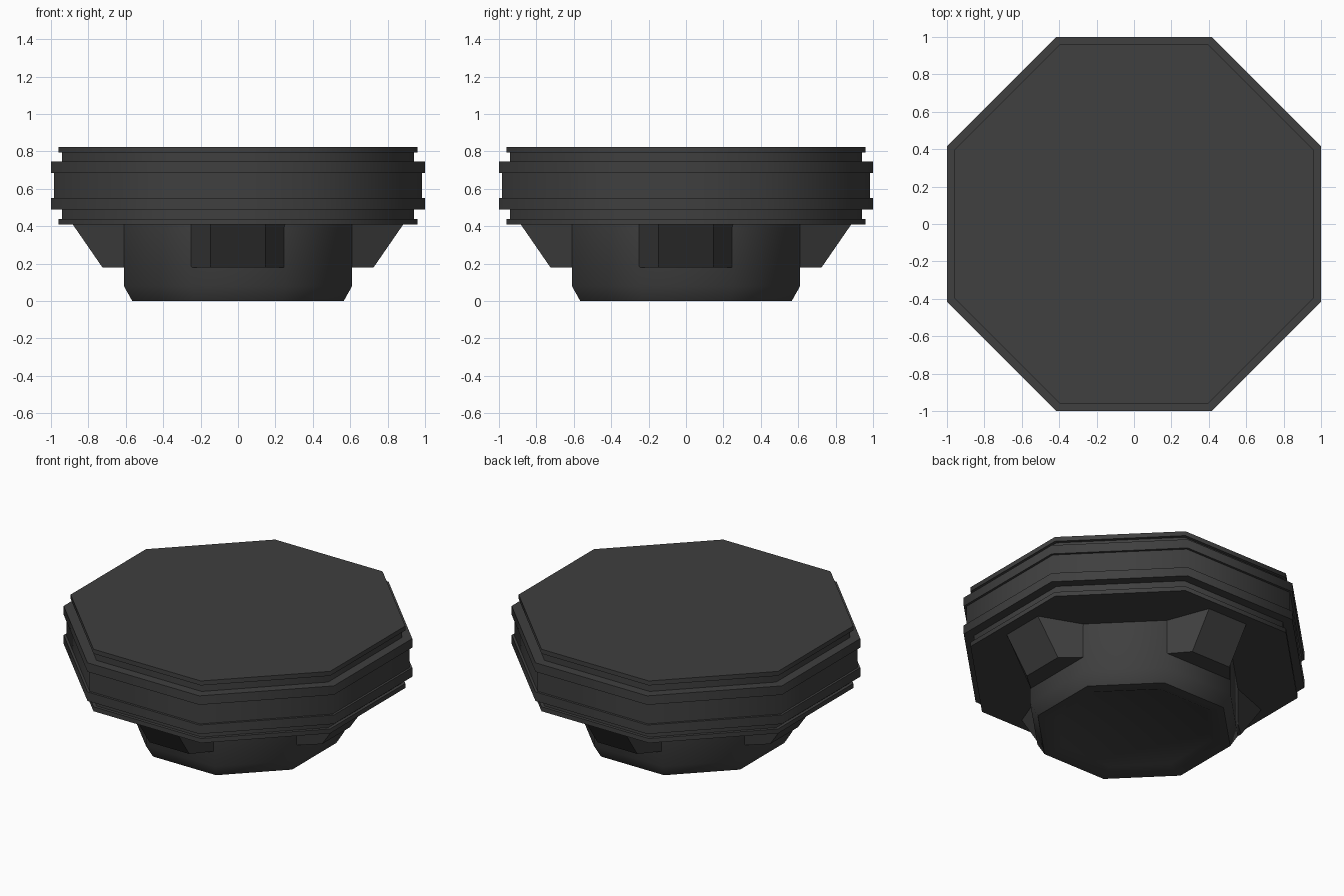
import bpy, bmesh, math

if "Cube" in bpy.data.objects:
    bpy.data.objects.remove(bpy.data.objects["Cube"])

dark = bpy.data.materials.new("dark_metal")
dark.diffuse_color = (0.05, 0.05, 0.05, 1)
dark.use_nodes = True
dark.node_tree.nodes["Principled BSDF"].inputs["Base Color"].default_value = dark.diffuse_color


def finish(name, bm):
    bmesh.ops.recalc_face_normals(bm, faces=bm.faces[:])
    mesh = bpy.data.meshes.new(name)
    bm.to_mesh(mesh)
    bm.free()
    mesh.materials.append(dark)
    ob = bpy.data.objects.new(name, mesh)
    bpy.context.collection.objects.link(ob)
    bpy.ops.object.select_all(action='DESELECT')
    ob.select_set(True)
    bpy.context.view_layer.objects.active = ob
    bpy.ops.object.shade_smooth_by_angle(angle=math.radians(50))
    return ob


def octagon_stack(name, profile):
    """Eight-sided solid from (flat-to-centre distance, height) points."""
    bm = bmesh.new()
    rings = []
    for apothem, z in profile:
        r = apothem / math.cos(math.pi / 8)
        angles = [math.pi / 8 + i * math.pi / 4 for i in range(8)]
        rings.append([bm.verts.new((r * math.cos(a), r * math.sin(a), z)) for a in angles])
    for low, high in zip(rings, rings[1:]):
        for i in range(8):
            j = (i + 1) % 8
            bm.faces.new((low[i], low[j], high[j], high[i]))
    bm.faces.new(rings[0])
    bm.faces.new(rings[-1])
    return finish(name, bm)


# Wide grooved top
octagon_stack("banded_top", [
    (0.96, 0.41), (0.96, 0.44), (0.94, 0.44), (0.94, 0.49),
    (1.0, 0.49), (1.0, 0.55), (0.985, 0.55), (0.985, 0.685),
    (1.0, 0.685), (1.0, 0.745), (0.94, 0.745), (0.94, 0.795),
    (0.96, 0.795), (0.96, 0.825)])

# Narrow foot with a chamfer and a shallow recess underneath
octagon_stack("foot", [
    (0.45, 0.02), (0.49, 0.0), (0.565, 0.0), (0.61, 0.08), (0.61, 0.415)])

# Four tapered brackets under the top
for k, side in enumerate(("right", "back", "left", "front")):
    bm = bmesh.new()
    a = k * math.pi / 2
    c, s = math.cos(a), math.sin(a)

    def ring(z, reach):
        pts = [(0.60, -0.255), (reach, -0.147), (reach, 0.147), (0.60, 0.255)]
        return [bm.verts.new((x * c - y * s, x * s + y * c, z)) for x, y in pts]

    low, high = ring(0.18, 0.725), ring(0.412, 0.885)
    for i in range(4):
        j = (i + 1) % 4
        bm.faces.new((low[i], low[j], high[j], high[i]))
    bm.faces.new(low)
    bm.faces.new(high)
    finish(side + "_bracket", bm)
